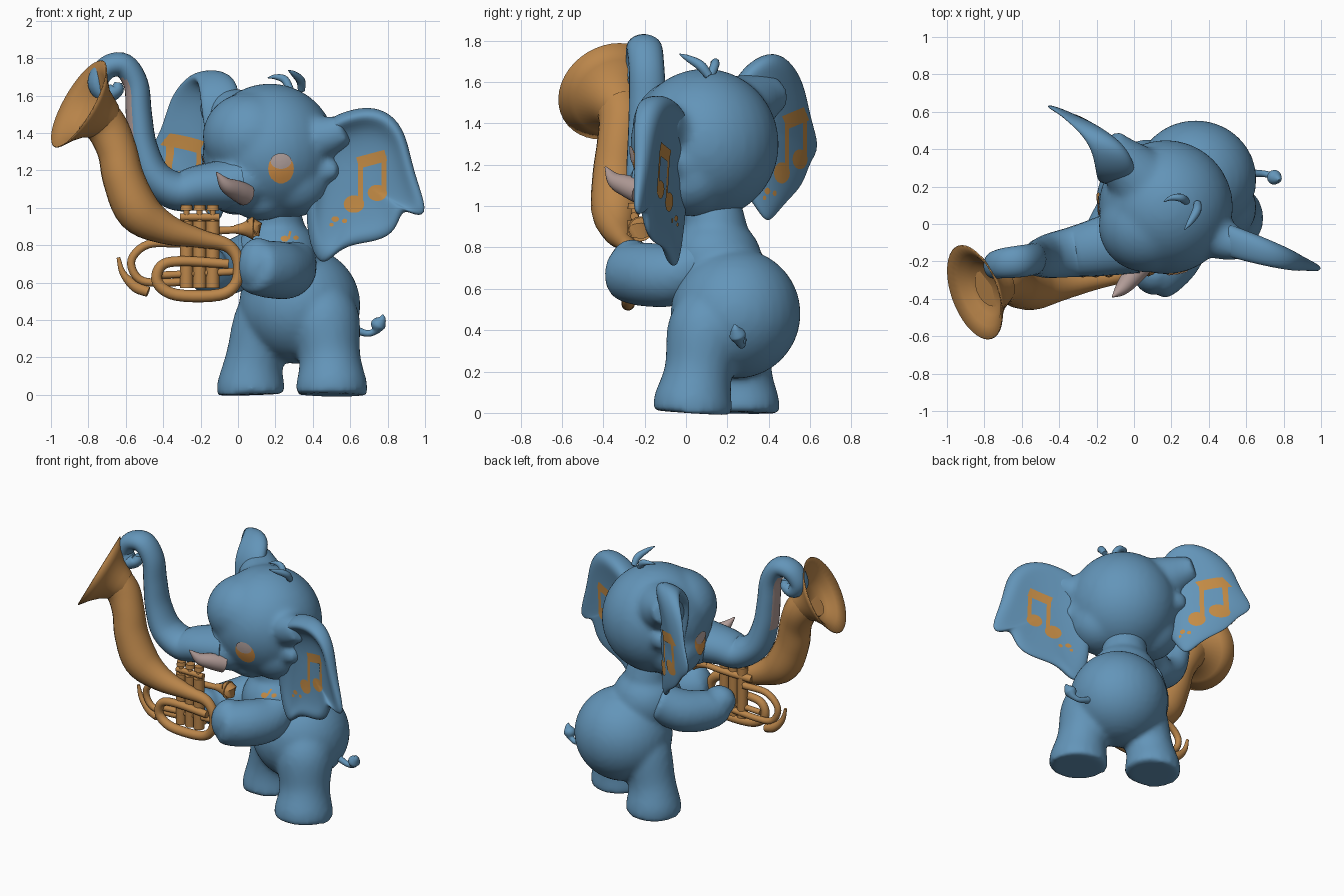
import bpy, bmesh, math
from mathutils import Vector, Matrix
from mathutils.bvhtree import BVHTree

if "Cube" in bpy.data.objects:
    bpy.data.objects.remove(bpy.data.objects["Cube"])


def material(name, col):
    m = bpy.data.materials.new(name)
    m.diffuse_color = (*col, 1)
    m.use_nodes = True
    m.node_tree.nodes["Principled BSDF"].inputs["Base Color"].default_value = m.diffuse_color
    return m


BLUE = material("blue_skin", (0.125, 0.30, 0.485))
BRASS = material("brass", (0.50, 0.24, 0.07))
PINK = material("dusty_pink", (0.44, 0.33, 0.31))
PALE = material("pale_eye", (0.50, 0.40, 0.38))
PAINT = material("orange_paint", (0.55, 0.26, 0.06))
AMBER = material("amber_eye", (0.72, 0.31, 0.07))


def finish(name, bm, mat):
    bmesh.ops.recalc_face_normals(bm, faces=bm.faces)
    me = bpy.data.meshes.new(name)
    bm.to_mesh(me)
    bm.free()
    me.materials.append(mat)
    ob = bpy.data.objects.new(name, me)
    bpy.context.collection.objects.link(ob)
    me.shade_smooth()
    return ob


def bridge(bm, a, b):
    n = len(a)
    for i in range(n):
        bm.faces.new((a[i], a[(i + 1) % n], b[(i + 1) % n], b[i]))


def sweep(bm, pts, n=16, steps=5, wide=1.0):
    """Capped tube along a smooth path of (x, y, z, radius)."""
    P = [Vector(p) for p in pts]
    P = [P[0] * 2 - P[1]] + P + [P[-1] * 2 - P[-2]]
    path = []
    for i in range(1, len(P) - 2):
        a, b, c, d = P[i - 1:i + 3]
        for k in range(steps):
            t = k / steps
            path.append(0.5 * (2 * b + (c - a) * t + (2 * a - 5 * b + 4 * c - d) * t * t
                               + (3 * b - a - 3 * c + d) * t ** 3))
    path.append(P[-2])
    pos = [p.xyz for p in path]
    nor, prev = None, None
    for i, p in enumerate(path):
        tan = (pos[min(i + 1, len(pos) - 1)] - pos[max(i - 1, 0)]).normalized()
        if nor is None:
            nor = tan.orthogonal()
        nor = (nor - tan * nor.dot(tan)).normalized()
        bi = tan.cross(nor)
        ring = []
        for k in range(n):
            a = 2 * math.pi * k / n
            off = (nor * math.cos(a) + bi * math.sin(a)) * max(p[3], 0.002)
            off.y *= wide
            ring.append(bm.verts.new(pos[i] + off))
        if prev:
            bridge(bm, prev, ring)
        else:
            bm.faces.new(ring)
        prev = ring
    bm.faces.new(prev)


def tube(name, pts, mat, n=16, wide=1.0):
    bm = bmesh.new()
    sweep(bm, pts, n, wide=wide)
    ob = finish(name, bm, mat)
    bpy.context.view_layer.objects.active = ob
    ob.select_set(True)
    bpy.ops.object.shade_smooth_by_angle(angle=math.radians(50))
    ob.select_set(False)
    return ob


def ball(bm, c, r):
    bmesh.ops.create_uvsphere(bm, u_segments=32, v_segments=20, radius=1,
                              matrix=Matrix.Translation(c) @ Matrix.Diagonal((*r, 1)))


def blend(name, balls, tubes, smooth=8):
    """Merge balls and tubes into one soft form."""
    bm = bmesh.new()
    for c, r in balls:
        ball(bm, c, r)
    for t in tubes:
        sweep(bm, t, 24)
    ob = finish(name, bm, BLUE)
    m = ob.modifiers.new("merge", 'REMESH')
    m.mode, m.voxel_size, m.use_smooth_shade = 'VOXEL', 0.018, True
    s = ob.modifiers.new("soften", 'SMOOTH')
    s.factor, s.iterations = 0.5, smooth
    return ob


# torso with both legs
torso = blend("torso_and_legs",
              [((.33, .24, .48), (.325, .315, .315)), ((.21, .14, .73), (.23, .23, .22))],
              [[(.5, .03, 0, .19), (.5, .035, .06, .19), (.49, .06, .2, .165), (.46, .1, .4, .19), (.42, .15, .55, .15)],
               [(.07, .27, 0, .18), (.07, .27, .06, .18), (.09, .26, .2, .155), (.15, .25, .4, .17), (.22, .24, .5, .15)],
               [(.21, .14, .75, .19), (.2, .14, .9, .155), (.18, .12, 1.02, .14)]])
# head with cheeks, brow, lip and ear roots
head = blend("head",
             [((.17, .09, 1.3), (.36, .36, .365)), ((.3, .02, 1.14), (.205, .2, .19)),
              ((0, .15, 1.15), (.2, .2, .19)), ((-.01, -.06, 1.12), (.19, .2, .15)),
              ((.12, -.02, 1.04), (.15, .14, .11)), ((.07, -.01, 1.38), (.26, .25, .24))],
             [[(.36, .0, 1.36, .17), (.47, -.08, 1.38, .115), (.58, -.12, 1.42, .08)],
              [(.4, .0, 1.2, .13), (.48, -.07, 1.2, .075), (.54, -.09, 1.2, .04)],
              [(.03, .24, 1.46, .18), (-.08, .36, 1.52, .125), (-.14, .45, 1.55, .08)],
              [(.03, .26, 1.3, .15), (-.06, .36, 1.3, .08), (-.1, .41, 1.3, .04)]], 12)
# arms
blend("near_arm", [((.11, -.26, .69), (.115, .12, .15))],
      [[(.3, .1, .74, .12), (.27, -.05, .67, .148), (.2, -.18, .668, .155), (.1, -.28, .68, .145), (.07, -.31, .685, .12)]], 4)
blend("far_arm", [((-.17, -.14, .7), (.11, .1, .1))],
      [[(.1, .2, .76, .13), (-.04, .09, .68, .14), (-.14, -.06, .66, .13), (-.17, -.13, .69, .11)]], 4)

# raised trunk with a pink inner face
trunk = tube("trunk", [(.0, -.08, 1.13, .145), (-.2, -.125, 1.11, .12), (-.33, -.15, 1.09, .104), (-.45, -.17, 1.17, .092),
                       (-.51, -.18, 1.33, .078), (-.53, -.185, 1.5, .07), (-.545, -.19, 1.66, .066), (-.61, -.2, 1.76, .066),
                       (-.7, -.21, 1.75, .062), (-.75, -.22, 1.67, .055), (-.71, -.22, 1.61, .05), (-.65, -.22, 1.63, .04),
                       (-.64, -.22, 1.67, .02)], BLUE, 24, 1.3)
trunk.data.materials.append(PINK)
for p in trunk.data.polygons:
    c = p.center
    if p.normal.x < -0.6 and p.normal.y < .35 and c.x > -.63 and 1.33 < c.z < 1.7:
        p.material_index = 1

tube("tusk", [(.04, -.22, 1.07, .06), (-.01, -.28, 1.095, .054), (-.065, -.345, 1.125, .038), (-.115, -.39, 1.19, .004)], PINK)
tube("tail", [(.58, .27, .37, .025), (.68, .27, .33, .018), (.73, .26, .34, .02), (.75, .25, .375, .04),
              (.77, .24, .405, .022), (.775, .235, .43, .003)], BLUE)
# hair tufts
tube("hair_front", [(.34, .11, 1.63, .02), (.335, .07, 1.68, .024), (.3, .01, 1.715, .016), (.27, -.03, 1.735, .003)], BLUE, 10)
tube("hair_back", [(.28, .12, 1.63, .02), (.25, .14, 1.685, .022), (.2, .14, 1.7, .014), (.16, .12, 1.695, .003)], BLUE, 10)


def ear(name, axis, outline, centre, mid, fat):
    """Cupped ear from a rim outline; axis is its depth direction."""
    hs, zs = zip(*outline)
    lo, hi, h0, h1 = min(zs), max(zs), min(hs), max(hs)
    rings = [(.35, 0), (.7, .35), (.84, 1.3), (.95, 1), (1, 0), (.95, -.65), (.84, -.9), (.7, -.8), (.35, -.6)]
    bm = bmesh.new()
    prev, first = None, None

    def place(h, z, k):
        t = 0.022 + 0.062 * max(0, (z - lo) / (hi - lo) - .2) / .8
        t *= fat * (1.25 - .75 * (h - h0) / (h1 - h0))
        d = mid(h) - k * t
        return bm.verts.new((h, d, z) if axis == 1 else (d, h, z))
    for s, k in rings:
        ring = [place(centre[0] + (h - centre[0]) * s, centre[1] + (z - centre[1]) * s, k) for h, z in outline]
        if prev:
            bridge(bm, prev, ring)
        first = first or ring
        prev = ring
    for ring, k in ((first, 0), (prev, -.6)):
        c = place(*centre, k)
        for i in range(len(ring)):
            bm.faces.new((ring[i - 1], ring[i], c))
    ob = finish(name, bm, BLUE)
    m = ob.modifiers.new("round", 'SUBSURF')
    m.levels = m.render_levels = 2
    return ob


near_ear = ear("near_ear", 1,
               [(.4, 1.36), (.47, 1.48), (.58, 1.525), (.7, 1.55), (.82, 1.515), (.905, 1.4), (.94, 1.2), (1.03, .965),
                (.955, .95), (.88, 1.0), (.85, .87), (.75, .815), (.6, .8), (.52, .75), (.435, .665), (.36, .84), (.36, 1.1)],
               (.65, 1.15), lambda h: -.045 - .33 * (h - .42), 1.1)
far_ear = ear("far_ear", 0,
              [(.2, 1.55), (.27, 1.68), (.4, 1.76), (.5, 1.72), (.575, 1.6), (.605, 1.42), (.655, 1.28), (.6, 1.21),
               (.57, 1.1), (.5, 1.03), (.44, .96), (.39, .9), (.33, 1.0), (.25, 1.1), (.2, 1.3)],
              (.42, 1.36), lambda h: -.08 - 3.3 * max(0, h - .3) ** 2, 1.35)


def plate(name, target, axis, side, mat, discs=(), bars=(), lift=.005):
    """Thin painted shapes laid on a surface by casting along an axis."""
    tree = BVHTree.FromObject(target, bpy.context.evaluated_depsgraph_get())
    ray = Vector((0, 0, 0))
    ray[axis] = -side
    bm = bmesh.new()

    def v(h, z):
        o = Vector((h, side * 3, z)) if axis == 1 else Vector((side * 3, h, z))
        hit = tree.ray_cast(o, ray)[0]
        return bm.verts.new(hit - ray * lift if hit else (9, 9, 9))
    for h, z, rh, rz in discs:
        prev = None
        for s in (.02, .35, .7, 1):
            ring = [v(h + rh * s * math.cos(a * math.pi / 9), z + rz * s * math.sin(a * math.pi / 9)) for a in range(18)]
            if prev:
                bridge(bm, prev, ring)
            else:
                bm.faces.new(ring)
            prev = ring
    for h0, z0, h1, z1, w in bars:
        d = Vector((z0 - z1, h1 - h0)).normalized() * w / 2
        prev = None
        for i in range(9):
            h, z = h0 + (h1 - h0) * i / 8, z0 + (z1 - z0) * i / 8
            row = [v(h + d.x * k, z + d.y * k) for k in (-1, 0, 1)]
            if prev:
                for j in (0, 1):
                    bm.faces.new((prev[j], prev[j + 1], row[j + 1], row[j]))
            prev = row
    bmesh.ops.delete(bm, geom=[x for x in bm.verts if x.co.x > 8], context='VERTS')
    return finish(name, bm, mat)


bpy.context.view_layer.update()


def note(name, ear_ob, axis, side, h, z, w, s):
    """Pair of beamed notes plus a few paint specks."""
    plate(name, ear_ob, axis, side, PAINT,
          [(h - .08 * w, z - .14 * s, .055 * w, .047 * s), (h + .045 * w, z - .08 * s, .052 * w, .044 * s),
           (h - .18 * w, z - .22 * s, .02 * w, .015 * s), (h - .13 * w, z - .23 * s, .014 * w, .012 * s),
           (h - .2 * w, z - .25 * s, .012 * w, .01 * s)],
          [(h - .06 * w, z + .08 * s, h + .09 * w, z + .12 * s, .062 * s),
           (h - .045 * w, z + .08 * s, h - .045 * w, z - .13 * s, .026 * w),
           (h + .08 * w, z + .12 * s, h + .08 * w, z - .08 * s, .026 * w)])


for side, label in ((-1, "front"), (1, "back")):
    note("near_ear_note_" + label, near_ear, 1, side, .7, 1.16, 1, 1)
    note("far_ear_note_" + label, far_ear, 0, side, .52, 1.275 + .04 * side, .7, 1.1)
plate("chest_specks", torso, 1, -1, PAINT, [(.25, .835, .022, .016), (.31, .84, .015, .012)], [(.27, .835, .28, .875, .012)])

# eyes
for label, axis, h in (("near", 1, .23), ("far", 0, .1)):
    plate(label + "_eye", head, axis, -1, AMBER, [(h, 1.21, .069, .08)])
    plate(label + "_eye_shine", head, axis, -1, PALE, [(h, 1.25, .056, .042)], lift=.009)

# horn: main tube, bell, pipes, valves
Y = -.28
tube("horn_body", [(-.76, -.325, 1.5, .118), (-.695, -.31, 1.42, .112), (-.645, -.325, 1.3, .106), (-.61, -.34, 1.15, .112),
                   (-.53, -.34, .98, .118), (-.38, -.325, .885, .082), (-.2, -.3, .835, .05), (-.06, Y, .8, .036),
                   (0, Y, .72, .031), (-.01, Y, .6, .03), (-.1, Y, .535, .032), (-.33, Y, .535, .032), (-.43, Y, .6, .03),
                   (-.41, Y, .69, .028), (-.3, Y, .715, .027), (-.05, Y, .7, .025)], BRASS, 20)
bm = bmesh.new()
rot = Vector((-.82, -.3, .47)).to_track_quat('Z', 'Y')
mouth = Vector((-.85, -.365, 1.555))
prev = None
for d, r in ((-.19, .1), (-.15, .122), (-.1, .15), (-.05, .2), (0, .265), (.004, .26), (-.03, .2), (-.07, .15), (-.1, .11), (-.11, .01)):
    ring = [bm.verts.new(mouth + rot @ Vector((r * math.cos(a * math.pi / 20), r * math.sin(a * math.pi / 20), d)))
            for a in range(40)]
    if prev:
        bridge(bm, prev, ring)
    prev = ring
bm.faces.new(prev)
finish("horn_bell", bm, BRASS)
tube("mouth_pipe", [(.02, -.22, .885, .02), (-.15, -.22, .875, .022), (-.35, -.25, .86, .027)], BRASS, 12)
tube("mouthpiece", [(-.02, -.22, .885, .022), (.03, -.22, .887, .035), (.075, -.22, .89, .06), (.08, -.22, .89, .055)], BRASS)
tube("side_loop", [(-.3, -.23, .81, .024), (-.48, -.23, .805, .023), (-.57, -.23, .72, .022), (-.53, -.23, .62, .022),
                   (-.4, -.23, .6, .022), (-.1, -.23, .62, .022)], BRASS, 12)
tube("hook", [(-.64, -.22, .735, .01), (-.615, -.22, .65, .018), (-.55, -.22, .58, .03), (-.48, -.23, .55, .028)], BRASS, 12)
tube("cross_pipe", [(-.42, -.25, .64, .02), (-.2, -.25, .65, .02), (-.02, -.26, .66, .02)], BRASS, 12)
for i in range(3):
    x = -.275 + .07 * i
    tube(f"valve_{i}", [(x, -.25, .57, .036), (x, -.25, .75, .036), (x, -.25, .93, .036)], BRASS)
    tube(f"valve_stem_{i}", [(x, -.25, .92, .016), (x, -.25, .99, .016)], BRASS, 10)
    tube(f"valve_cap_{i}", [(x, -.25, .985, .033), (x, -.25, 1.015, .03)], BRASS)
tube("valve_bridge", [(-.31, -.25, .95, .02), (-.1, -.25, .95, .02)], BRASS, 10)
